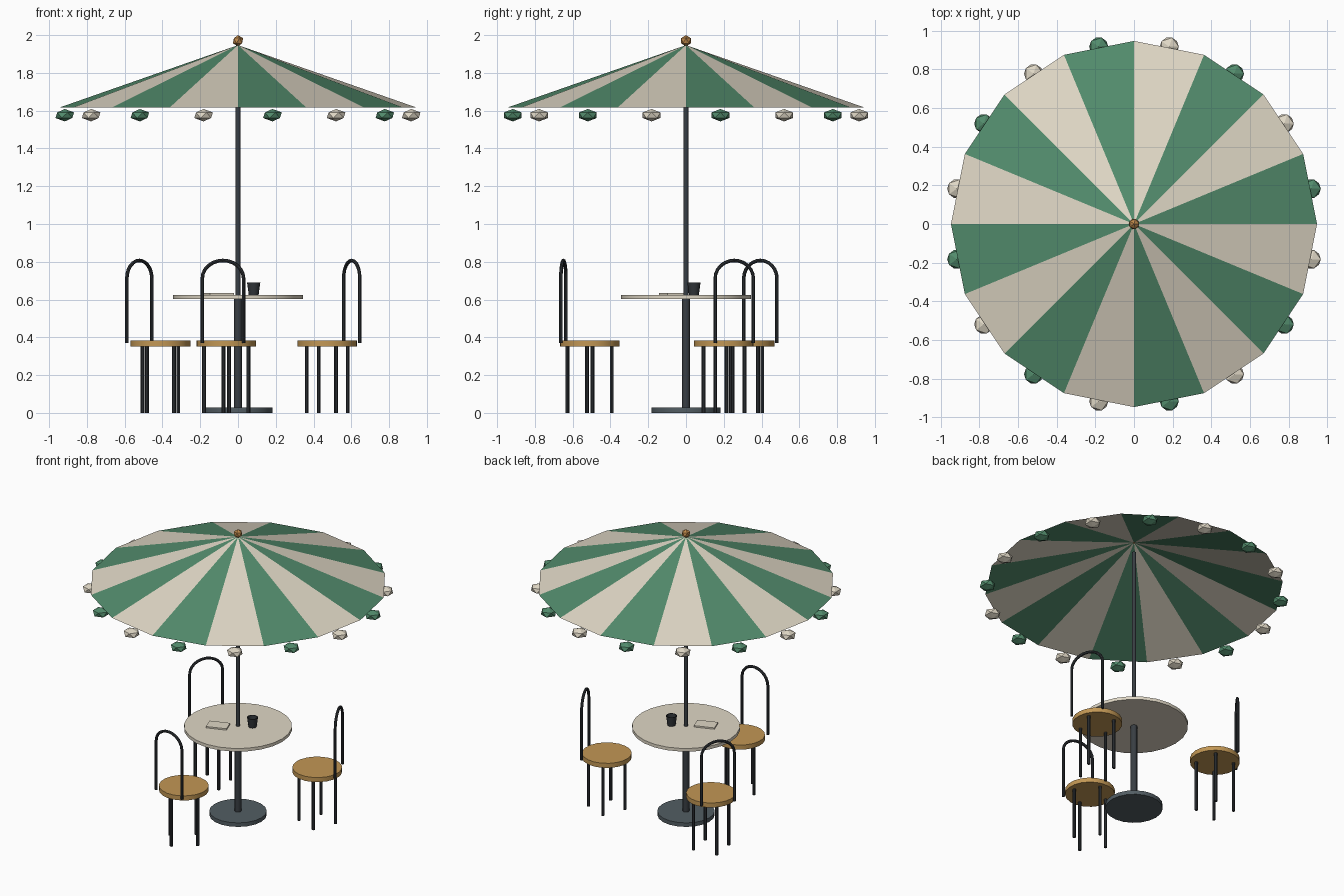
import bpy, bmesh, math
from mathutils import Matrix, Vector

if "Cube" in bpy.data.objects:
    bpy.data.objects.remove(bpy.data.objects["Cube"])


def mat(name, r, g, b):
    m = bpy.data.materials.new(name)
    m.diffuse_color = (r, g, b, 1)
    m.use_nodes = True
    m.node_tree.nodes["Principled BSDF"].inputs["Base Color"].default_value = m.diffuse_color
    return m


CREAM = mat("cream", 0.74, 0.68, 0.56)
GREEN = mat("green", 0.085, 0.26, 0.15)
WOOD = mat("honey wood", 0.54, 0.31, 0.09)
POLE = mat("dark metal", 0.04, 0.048, 0.056)
BASE = mat("grey metal", 0.085, 0.11, 0.125)
FRAME = mat("black metal", 0.032, 0.037, 0.043)
KNOB = mat("copper", 0.52, 0.25, 0.07)


def finish(name, bm, mats, smooth=True, matrix=None):
    if matrix:
        bm.transform(matrix)
    bmesh.ops.recalc_face_normals(bm, faces=bm.faces)
    me = bpy.data.meshes.new(name)
    bm.to_mesh(me)
    bm.free()
    ob = bpy.data.objects.new(name, me)
    bpy.context.collection.objects.link(ob)
    for m in mats:
        me.materials.append(m)
    if smooth:
        bpy.ops.object.select_all(action='DESELECT')
        ob.select_set(True)
        bpy.context.view_layer.objects.active = ob
        bpy.ops.object.shade_smooth_by_angle(angle=math.radians(40))
    return ob


def lathe(name, profile, sides, material, matrix=None):
    """Stack rings of (radius, z) and cap both ends."""
    bm = bmesh.new()
    rings = [[bm.verts.new((r * math.cos(2 * math.pi * k / sides),
                            r * math.sin(2 * math.pi * k / sides), z))
              for k in range(sides)] for r, z in profile]
    for a, b in zip(rings, rings[1:]):
        for k in range(sides):
            n = (k + 1) % sides
            bm.faces.new((a[k], a[n], b[n], b[k]))
    bm.faces.new(rings[0][::-1])
    bm.faces.new(rings[-1])
    return finish(name, bm, [material], True, matrix)


def tube(name, pts, radius, sides, material, matrix):
    """Sweep a round section along a path lying in a constant-x plane."""
    bm = bmesh.new()
    rings = []
    for i, p in enumerate(pts):
        t = (pts[min(i + 1, len(pts) - 1)] - pts[max(i - 1, 0)]).normalized()
        u = Vector((1, 0, 0))
        v = t.cross(u)
        rings.append([bm.verts.new(p + radius * (math.cos(a) * u + math.sin(a) * v))
                      for a in (2 * math.pi * k / sides for k in range(sides))])
    for a, b in zip(rings, rings[1:]):
        for k in range(sides):
            n = (k + 1) % sides
            bm.faces.new((a[k], a[n], b[n], b[k]))
    bm.faces.new(rings[0])
    bm.faces.new(rings[-1])
    return finish(name, bm, [material], True, matrix)


def ball(name, loc, radius, squash, material):
    bm = bmesh.new()
    bmesh.ops.create_icosphere(bm, subdivisions=1, radius=radius)
    return finish(name, bm, [material], False,
                  Matrix.Translation(loc) @ Matrix.Diagonal((1, 1, squash, 1)))


# table: base, column, top
lathe("table_base", [(0.182, 0), (0.182, 0.028)], 20, BASE)
lathe("table_column", [(0.021, 0.02), (0.021, 0.605)], 12, POLE)
lathe("table_top", [(0.343, 0.602), (0.343, 0.624)], 24, CREAM)

# parasol pole and finial
lathe("parasol_pole", [(0.0135, 0.6), (0.0135, 1.875)], 10, POLE)
ball("finial", (0, 0, 1.97), 0.03, 1, KNOB)

# canopy: 16 alternating panels
bm = bmesh.new()
apex = bm.verts.new((0, 0, 1.947))
rim = [bm.verts.new((0.947 * math.cos(k * math.pi / 8),
                     0.947 * math.sin(k * math.pi / 8), 1.616)) for k in range(16)]
for k in range(16):
    f = bm.faces.new((apex, rim[k], rim[(k + 1) % 16]))
    f.material_index = k % 2
finish("canopy", bm, [GREEN, CREAM], False)

# bobbles hanging under each panel edge
for k in range(16):
    a = (k + 0.5) * math.pi / 8
    ball("bobble", (0.935 * math.cos(a), 0.935 * math.sin(a), 1.576),
         0.055, 0.6, CREAM if k % 2 else GREEN)

# cup with a hollow top
lathe("cup", [(0.026, 0.624), (0.035, 0.69), (0.030, 0.69), (0.025, 0.64)],
      12, FRAME, Matrix.Translation((0.083, 0.042, 0)))

# menu card
bm = bmesh.new()
bmesh.ops.create_cube(bm, size=1)
finish("menu_card", bm, [CREAM], False,
       Matrix.Translation((-0.1, -0.078, 0.629)) @ Matrix.Rotation(math.radians(20), 4, 'Z')
       @ Matrix.Diagonal((0.135, 0.09, 0.01, 1)))

# three chairs around the table; local +x points outward
arch = [Vector((0.14, -0.11, 0.37))]
for i in range(13):
    a = math.pi * i / 12
    arch.append(Vector((0.14, -0.11 * math.cos(a), 0.712 + 0.095 * math.sin(a))))
arch.append(Vector((0.14, 0.11, 0.37)))
for c in range(3):
    M = (Matrix.Rotation(math.radians(23 + 120 * c), 4, 'Z')
         @ Matrix.Translation((0.514, 0, 0)))
    lathe("seat", [(0.158, 0.352), (0.158, 0.384)], 20, WOOD, M)
    for k in range(4):
        L = M @ Matrix.Rotation(k * math.pi / 2, 4, 'Z') @ Matrix.Translation((0.118, 0, 0))
        lathe("chair_leg", [(0.0105, 0), (0.0105, 0.356)], 8, FRAME, L)
    tube("chair_back", arch, 0.0095, 8, FRAME, M)
